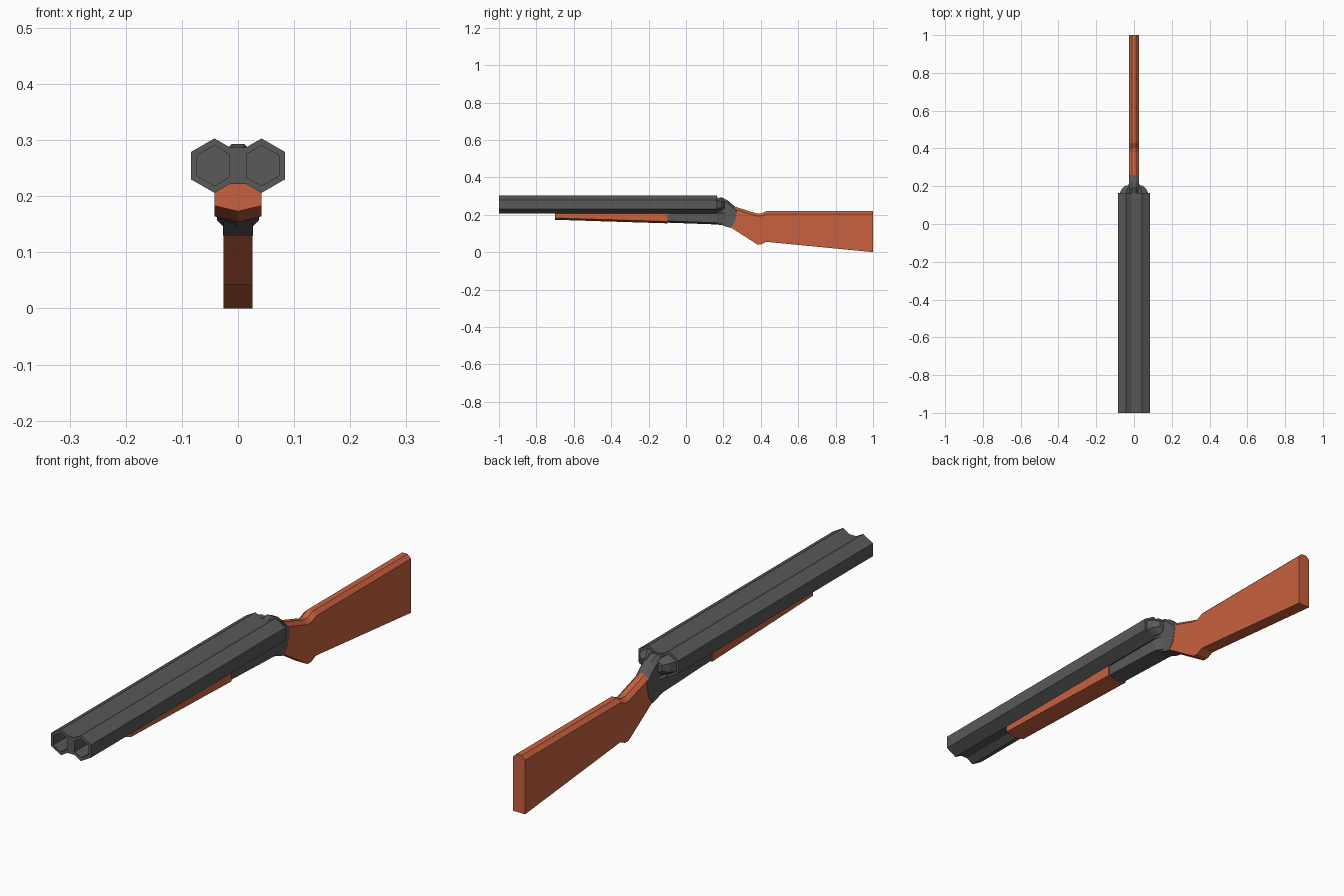
import bpy, bmesh
from math import sin, cos, pi

if "Cube" in bpy.data.objects:
    bpy.data.objects.remove(bpy.data.objects["Cube"])


def material(name, color):
    m = bpy.data.materials.new(name)
    m.diffuse_color = color
    m.use_nodes = True
    m.node_tree.nodes["Principled BSDF"].inputs["Base Color"].default_value = m.diffuse_color
    return m


WOOD = material("wood", (0.58, 0.12, 0.05, 1))
METAL = material("dark_metal", (0.10, 0.10, 0.10, 1))


def loft(name, rings, mat):
    """Skin a list of equal-sized rings and cap both ends."""
    bm = bmesh.new()
    loops = [[bm.verts.new(p) for p in r] for r in rings]
    n = len(rings[0])
    for a, b in zip(loops, loops[1:]):
        for i in range(n):
            j = (i + 1) % n
            bm.faces.new((a[i], a[j], b[j], b[i]))
    bm.faces.new(loops[0])
    bm.faces.new(loops[-1])
    bmesh.ops.recalc_face_normals(bm, faces=bm.faces)
    me = bpy.data.meshes.new(name)
    bm.to_mesh(me)
    bm.free()
    me.materials.append(mat)
    ob = bpy.data.objects.new(name, me)
    bpy.context.collection.objects.link(ob)
    return ob


def hex_ring(cx, y, r, cz=0.2545):
    return [(cx + r * sin(i * pi / 3), y, cz + r * cos(i * pi / 3)) for i in range(6)]


def crest_ring(w, yb, zb, yt, zt, top=0.011, drop=0.014):
    """Flat-sided section with a chamfered top; bottom and top may differ in y."""
    return [(-w, yb, zb), (-w, yt, zt - drop), (-top, yt, zt),
            (top, yt, zt), (w, yt, zt - drop), (w, yb, zb)]


def keel_ring(w, y, side, keel, top=0.224):
    """Section under the barrels with a shallow V bottom."""
    return [(-w, y, side), (-w, y, 0.207), (-0.015, y, top),
            (0.015, y, top), (w, y, 0.207), (w, y, side), (0, y, keel)]


# Barrels with recessed bores and stepped, tapered breech ends
for side, s in (("left", -1), ("right", 1)):
    cx = s * 0.042
    loft(side + "_barrel", [
        hex_ring(s * 0.024, 0.205, 0.022),
        hex_ring(s * 0.034, 0.188, 0.034),
        hex_ring(cx, 0.165, 0.038),
        hex_ring(cx, 0.165, 0.0485),
        hex_ring(cx, -1, 0.0485),
        hex_ring(cx, -1, 0.036),
        hex_ring(cx, -0.85, 0.036)], METAL)

# Rib filling the valley between the barrels
loft("barrel_rib", [[(-0.015, y, 0.222), (-0.015, y, 0.287),
                     (0.015, y, 0.287), (0.015, y, 0.222)] for y in (-1, 0.165)], METAL)

# Fore-end grip
loft("fore_end", [keel_ring(0.042, -0.70, 0.183, 0.173),
                  keel_ring(0.042, -0.10, 0.164, 0.154)], WOOD)

# Receiver body under the barrels, narrowing toward the back
loft("receiver_body", [keel_ring(0.037, -0.11, 0.167, 0.158),
                       keel_ring(0.037, 0.165, 0.157, 0.148),
                       keel_ring(0.025, 0.225, 0.145, 0.140)], METAL)

# Receiver rear with its angled back edge
loft("receiver_rear", [crest_ring(0.027, 0.150, 0.153, 0.160, 0.285),
                       crest_ring(0.027, 0.190, 0.146, 0.190, 0.293),
                       crest_ring(0.027, 0.215, 0.136, 0.222, 0.278),
                       crest_ring(0.027, 0.238, 0.130, 0.257, 0.247),
                       crest_ring(0.027, 0.262, 0.163, 0.273, 0.231)], METAL)

# Shoulder stock with wrist and butt
loft("stock", [crest_ring(0.0255, yb, zb, yt, zt) for yb, zb, yt, zt in (
    (0.230, 0.138, 0.235, 0.252),
    (0.380, 0.042, 0.380, 0.206),
    (0.402, 0.042, 0.402, 0.206),
    (0.430, 0.055, 0.430, 0.219),
    (1.0, 0.0, 1.0, 0.219))], WOOD)
